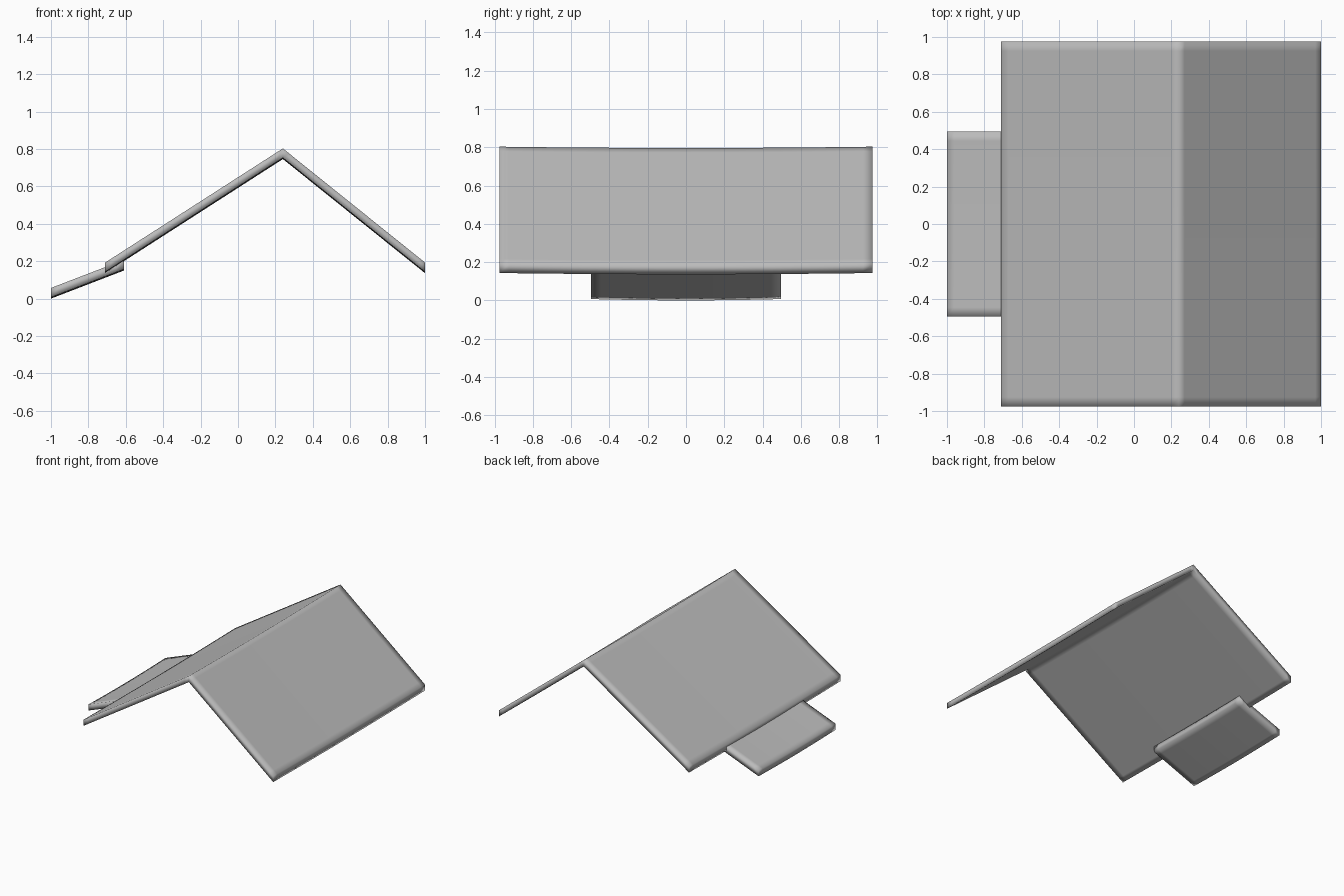
import bpy, bmesh, math

if "Cube" in bpy.data.objects:
    bpy.data.objects.remove(bpy.data.objects["Cube"])

grey = bpy.data.materials.new("weathered_grey")
grey.diffuse_color = (0.5, 0.5, 0.5, 1)
grey.use_nodes = True
grey.node_tree.nodes["Principled BSDF"].inputs["Base Color"].default_value = grey.diffuse_color


def lerp_points(a, b, ts):
    return [(a[0] + (b[0] - a[0]) * t, a[1] + (b[1] - a[1]) * t) for t in ts]


def panel(name, path, thick, half, sag):
    """Sweep a bent sheet along y; path holds the underside points (x, z)."""
    edge = 0.05
    ys = [-half, -half + edge] + [half * k / 4 for k in range(-3, 4)] + [half - edge, half]
    bm = bmesh.new()
    rings = []
    for y in ys:
        drop = sag * (1 - (y / half) ** 2)
        low = [bm.verts.new((x, y, z - drop)) for x, z in path]
        top = [bm.verts.new((x, y, z + thick - drop)) for x, z in path]
        rings.append((low, top))
    n = len(path)
    for (l0, t0), (l1, t1) in zip(rings, rings[1:]):
        for i in range(n - 1):
            bm.faces.new((t0[i], t0[i + 1], t1[i + 1], t1[i]))
            bm.faces.new((l0[i], l1[i], l1[i + 1], l0[i + 1]))
        for i in (0, n - 1):
            bm.faces.new((l0[i], t0[i], t1[i], l1[i]))
    # gable ends
    for low, top in (rings[0], rings[-1]):
        for i in range(n - 1):
            bm.faces.new((low[i], low[i + 1], top[i + 1], top[i]))
    bmesh.ops.recalc_face_normals(bm, faces=bm.faces)
    for f in bm.faces:
        f.smooth = True
    me = bpy.data.meshes.new(name)
    bm.to_mesh(me)
    bm.free()
    me.materials.append(grey)
    ob = bpy.data.objects.new(name, me)
    bpy.context.collection.objects.link(ob)
    return ob


# main roof: long left slope, ridge, steeper right slope
left, ridge, right = (-0.71, 0.143), (0.24, 0.753), (1.0, 0.143)
steps = [0, 0.04, 0.35, 0.65, 0.96]
roof_path = lerp_points(left, ridge, steps) + lerp_points(ridge, right, steps + [1])
panel("main_roof", roof_path, 0.05, 0.975, 0.007)

# small porch roof tucked under the left eave
porch_path = lerp_points((-1.0, 0.007), (-0.61, 0.157), [0, 0.1, 0.5, 0.9, 1])
panel("porch_roof", porch_path, 0.05, 0.495, 0.007)
